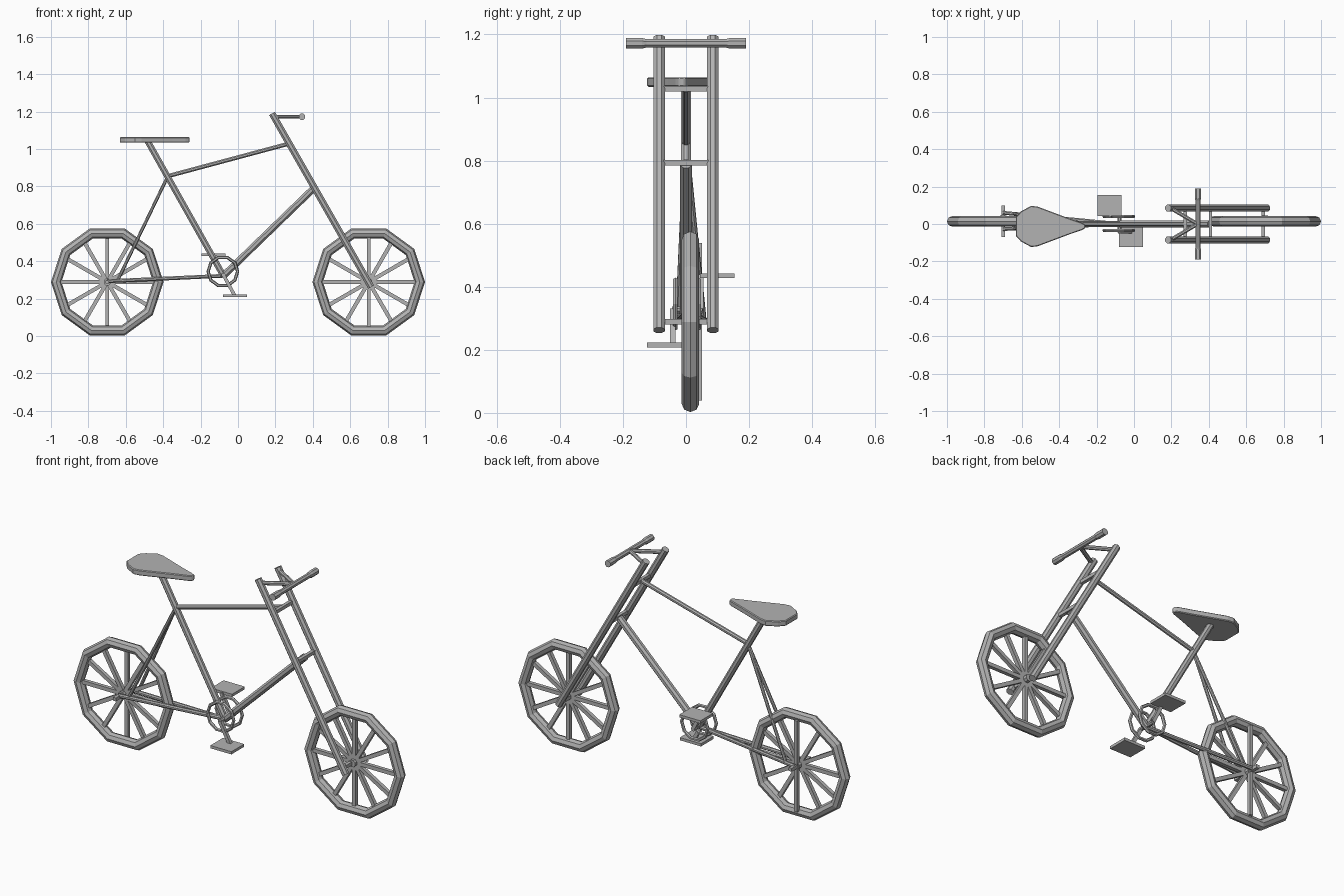
import bpy, bmesh, math
from mathutils import Vector, Matrix

cube = bpy.data.objects.get("Cube")
if cube:
    bpy.data.objects.remove(cube, do_unlink=True)

GREY = (0.45, 0.45, 0.45, 1)
metal = bpy.data.materials.new("plain grey")
metal.use_nodes = True
metal.diffuse_color = GREY
metal.node_tree.nodes["Principled BSDF"].inputs["Base Color"].default_value = GREY


def finish(name, bm):
    bmesh.ops.recalc_face_normals(bm, faces=bm.faces)
    mesh = bpy.data.meshes.new(name)
    bm.to_mesh(mesh)
    bm.free()
    mesh.materials.append(metal)
    obj = bpy.data.objects.new(name, mesh)
    bpy.context.collection.objects.link(obj)
    return obj


def add_tube(bm, a, b, r, r2=None, sides=8):
    a, b = Vector(a), Vector(b)
    d = b - a
    turn = d.to_track_quat('Z', 'Y').to_matrix().to_4x4()
    spin = Matrix.Rotation(math.pi / sides, 4, 'Z')
    bmesh.ops.create_cone(bm, cap_ends=True, segments=sides, radius1=r,
                          radius2=r if r2 is None else r2, depth=d.length,
                          matrix=Matrix.Translation((a + b) / 2) @ turn @ spin)


def tube(name, a, b, r, sides=8):
    bm = bmesh.new()
    add_tube(bm, a, b, r, sides=sides)
    return finish(name, bm)


def ring(name, centre, major, minor, segs, sides=8):
    """Faceted torus standing in the xz plane."""
    bm = bmesh.new()
    c = Vector(centre)
    loops = []
    for i in range(segs):
        t = math.tau * i / segs
        out = Vector((math.cos(t), 0, math.sin(t)))
        loops.append([bm.verts.new(c + out * (major + minor * math.cos(p))
                                   + Vector((0, minor * math.sin(p), 0)))
                      for p in (math.tau * j / sides for j in range(sides))])
    for i in range(segs):
        m, n = loops[i], loops[(i + 1) % segs]
        for j in range(sides):
            k = (j + 1) % sides
            bm.faces.new((m[j], n[j], n[k], m[k]))
    return finish(name, bm)


# Wheels: ten-sided tyre, six square rods as spokes, hub and axle
# (the upright rod of the rear wheel sits to one side)
WHEEL_Y, AXLE_Z = 0.014, 0.289
for label, x, upright_y, ax, lo, hi in (("rear", -0.699, 0.041, -0.70, -0.07, 0.098),
                                        ("front", 0.699, WHEEL_Y, 0.69, -0.085, 0.085)):
    ring(label + "_tyre", (x, WHEEL_Y, AXLE_Z), 0.273, 0.028, 10)
    bm = bmesh.new()
    for i in range(6):
        t = math.pi * i / 6
        mid = Vector((x, upright_y if i == 3 else WHEEL_Y, AXLE_Z))
        arm = Vector((math.cos(t), 0, math.sin(t))) * 0.25
        add_tube(bm, mid - arm, mid + arm, 0.0145, sides=4)
    finish(label + "_spokes", bm)
    tube(label + "_hub", (x, -0.012, AXLE_Z), (x, 0.045, AXLE_Z), 0.02)
    tube(label + "_axle", (ax, lo, AXLE_Z), (ax, hi, AXLE_Z), 0.013, 4)

# Frame
bracket = (-0.078, 0, 0.322)
seat_joint = (-0.375, 0, 0.855)
tube("seat_tube", bracket, (-0.485, 0, 1.045), 0.018)
tube("down_tube", bracket, (0.405, 0, 0.79), 0.020)
tube("top_tube", seat_joint, (0.27, 0, 1.028), 0.012)
for side, y in (("right", -0.027), ("left", 0.06)):
    tube(side + "_chain_stay", bracket, (-0.70, y, 0.293), 0.011)
    tube(side + "_seat_stay", seat_joint, (-0.64, y * 0.92, 0.305), 0.009)

# Fork legs, cross pieces and handlebar stems
for side, s in (("right", -1), ("left", 1)):
    y = 0.085 * s
    tube(side + "_fork_leg", (0.182, y, 1.19), (0.712, y, 0.262), 0.0195)
    tube(side + "_stem", (0.195, y, 1.172), (0.34, 0, 1.172), 0.011)
tube("upper_fork_bridge", (0.273, -0.085, 1.028), (0.273, 0.085, 1.028), 0.013, 4)
tube("lower_fork_bridge", (0.409, -0.085, 0.793), (0.409, 0.085, 0.793), 0.013, 4)

# Handlebar with thicker grips
bar = lambda y: (0.342, y, 1.172)
tube("handlebar", bar(-0.15), bar(0.15), 0.0145)
for side, s in (("right", -1), ("left", 1)):
    bm = bmesh.new()
    add_tube(bm, bar(0.14 * s), bar(0.19 * s), 0.0185)
    add_tube(bm, bar(0.125 * s), bar(0.14 * s), 0.0145, 0.0185)
    finish(side + "_grip", bm)

# Saddle: teardrop outline given as (x, half width)
half = [(-0.632, 0.05), (-0.605, 0.08), (-0.55, 0.11), (-0.515, 0.106),
        (-0.43, 0.074), (-0.35, 0.044), (-0.28, 0.02), (-0.26, 0.009)]
outline = half + [(x, -w) for x, w in reversed(half)]
bm = bmesh.new()
face = bm.faces.new([bm.verts.new((x, w - 0.013, 1.034)) for x, w in outline])
top = bmesh.ops.extrude_face_region(bm, geom=[face])["geom"]
bmesh.ops.translate(bm, vec=(0, 0, 0.03),
                    verts=[v for v in top if isinstance(v, bmesh.types.BMVert)])
saddle = finish("saddle", bm)
bevel = saddle.modifiers.new("soft rim", 'BEVEL')
bevel.width, bevel.segments, bevel.angle_limit = 0.004, 1, math.radians(60)

# Chainrings, cranks and pedals
tube("crank_axle", (-0.078, -0.045, 0.327), (-0.078, 0.052, 0.327), 0.012)
for side, y, px, pz, py in (("right", -0.042, -0.017, 0.215, -0.069),
                            ("left", 0.046, -0.131, 0.435, 0.099)):
    ring(side + "_chainring", (-0.081, -0.034 if y < 0 else 0.04, 0.345), 0.079, 0.009, 10, 6)
    tube(side + "_crank", (-0.078, y, 0.327), (px, y, pz), 0.013, 4)
    bm = bmesh.new()
    bmesh.ops.create_cube(bm, size=1, matrix=Matrix.Translation((px, py, pz))
                          @ Matrix.Diagonal((0.128, 0.11, 0.015, 1)))
    finish(side + "_pedal", bm)
